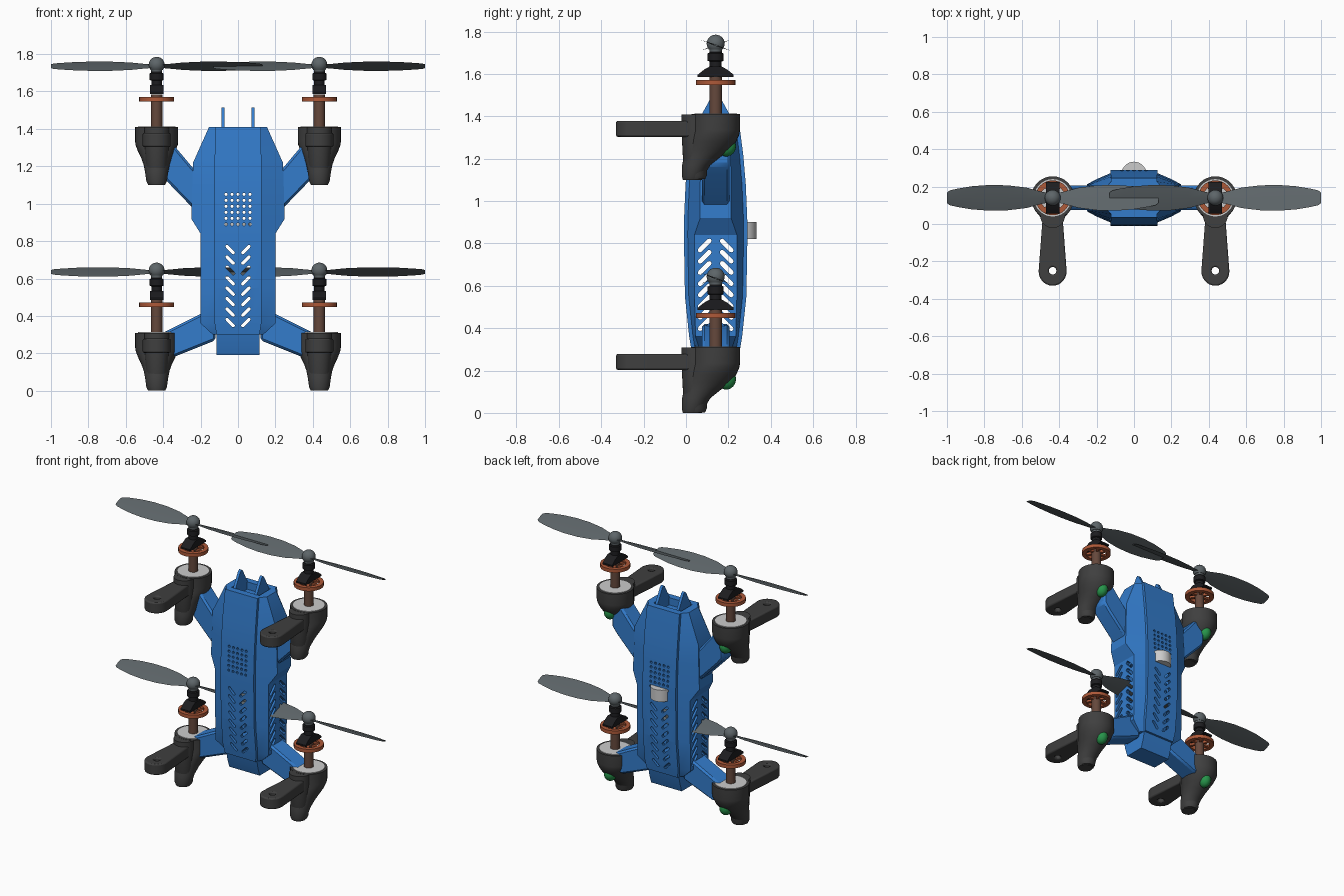
import bpy, bmesh
from math import sin, cos, pi, radians
from mathutils import Vector

if "Cube" in bpy.data.objects:
    bpy.data.objects.remove(bpy.data.objects["Cube"])

YC = 0.14  # depth centre of the body and rotors


def mat(name, c):
    m = bpy.data.materials.new(name)
    m.diffuse_color = (*c, 1)
    m.use_nodes = True
    m.node_tree.nodes["Principled BSDF"].inputs["Base Color"].default_value = m.diffuse_color
    return m


BLUE = mat("blue_shell", (0.033, 0.2, 0.6))
DARK = mat("dark_plastic", (0.05, 0.05, 0.05))
BLACK = mat("black", (0.012, 0.012, 0.014))
COPPER = mat("copper", (0.42, 0.1, 0.04))
BROWN = mat("brown_metal", (0.13, 0.065, 0.045))
STEEL = mat("blade_grey", (0.11, 0.13, 0.14))
GREEN = mat("green_lens", (0.02, 0.3, 0.07))


def add_rings(bm, rings):
    vs = [[bm.verts.new(p) for p in r] for r in rings]
    n = len(rings[0])
    for a, b in zip(vs, vs[1:]):
        for i in range(n):
            bm.faces.new((a[i], a[(i + 1) % n], b[(i + 1) % n], b[i]))
    bm.faces.new(vs[0][::-1])
    bm.faces.new(vs[-1])


def finish(bm, name, m=None):
    bmesh.ops.recalc_face_normals(bm, faces=bm.faces)
    me = bpy.data.meshes.new(name)
    bm.to_mesh(me)
    bm.free()
    if m:
        me.materials.append(m)
    ob = bpy.data.objects.new(name, me)
    bpy.context.collection.objects.link(ob)
    return ob


def loft(name, rings, m=None):
    bm = bmesh.new()
    add_rings(bm, rings)
    return finish(bm, name, m)


def lathe(name, prof, c, m=None, n=28):
    return loft(name, [[(c[0] + r * cos(2 * pi * i / n), c[1] + r * sin(2 * pi * i / n), c[2] + z)
                        for i in range(n)] for r, z in prof], m)


def prism_rings(pts, axis, lo, hi):
    def place(a, b, t):
        return {"x": (t, a, b), "y": (a, t, b), "z": (a, b, t)}[axis]
    return [[place(a, b, t) for a, b in pts] for t in (lo, hi)]


def prism(name, pts, axis, lo, hi, m=None):
    return loft(name, prism_rings(pts, axis, lo, hi), m)


def rect(x0, x1, y0, y1):
    return [(x0, y0), (x1, y0), (x1, y1), (x0, y1)]


def capsule(cx, cy, length, width, ang, n=4):
    r, out = width / 2, []
    for side in (1, -1):
        for i in range(n + 1):
            t = -pi / 2 + pi * i / n
            x, y = side * (length / 2 - r + r * cos(t)), side * r * sin(t)
            out.append((cx + x * cos(ang) - y * sin(ang), cy + x * sin(ang) + y * cos(ang)))
    return out


def cut(ob, cutter):
    cutter.hide_render = True
    md = ob.modifiers.new("cut", "BOOLEAN")
    md.operation, md.solver, md.object = "DIFFERENCE", "EXACT", cutter
    bpy.context.view_layer.objects.active = ob
    bpy.ops.object.modifier_apply(modifier=md.name)
    bpy.data.objects.remove(cutter)


# Body shell: stations of z, panel half width, side half width, half depth, side half depth
def section(z, f, w, d, s, step=0.018):
    q = [(f, -d), (f, -d + step), (w, -s), (w, s), (f, d - step), (f, d)]
    q += [(-x, y) for x, y in q[::-1]]
    return [(x, YC + y, z) for x, y in q]


stations = [(0.30, 0.115, 0.135, 0.115, 0.075), (0.36, 0.125, 0.20, 0.125, 0.095),
            (0.55, 0.125, 0.20, 0.145, 0.10), (0.84, 0.125, 0.20, 0.15, 0.10),
            (0.92, 0.125, 0.25, 0.149, 0.073), (1.08, 0.125, 0.245, 0.142, 0.073),
            (1.22, 0.125, 0.24, 0.13, 0.07), (1.41, 0.122, 0.155, 0.105, 0.05)]
body = loft("body_shell", [section(*s) for s in stations], BLUE)
inner = [(z, f - 0.015, w - 0.025, d - 0.022, s - 0.01) for z, f, w, d, s in stations[1:-1]]
cut(body, loft("hollow", [section(*s) for s in inner]))
cut(body, prism("top_recess", rect(-0.105, 0.105, YC - 0.06, YC + 0.06), "z", 1.36, 1.5))

# Vent holes through front and back, then through both sides
bm = bmesh.new()
for k in range(8):
    for s in (1, -1):
        add_rings(bm, prism_rings(capsule(s * 0.042, 0.755 - k * 0.0557, 0.065, 0.017, s * pi / 4), "y", -0.2, 0.5))
for i in range(5):
    for j in range(6):
        add_rings(bm, prism_rings(capsule((i - 2) * 0.032, 0.89 + j * 0.032, 0.0171, 0.017, 0), "y", -0.2, 0.5))
cut(body, finish(bm, "front_vents"))
bm = bmesh.new()
for k in range(8):
    for s in (1, -1):
        add_rings(bm, prism_rings(capsule(YC + s * 0.052, 0.79 - k * 0.053, 0.083, 0.022, -s * pi / 4), "x", -0.5, 0.5))
cut(body, finish(bm, "side_vents"))

# Bottom block, top fins and rear camera
loft("bottom_block", [[(x, YC + y, z) for x, y in rect(-0.115, 0.115, -d, d)]
                      for z, d in ((0.19, 0.07), (0.25, 0.09), (0.32, 0.105))], BLUE)
for s in (1, -1):
    prism("top_fin", [(0.05, 1.35), (0.075, 1.41), (0.127, 1.505), (0.14, 1.515),
                      (0.153, 1.505), (0.205, 1.41), (0.23, 1.35)], "x", s * 0.08 - 0.009, s * 0.08 + 0.009, BLUE)
lathe("rear_camera", [(0.068, -0.04), (0.068, 0.04)], (0, 0.265, 0.86))

# Arms
upper = [(0.2, 1.15), (0.24, 1.19), (0.345, 1.315), (0.42, 1.33), (0.42, 1.17), (0.385, 1.125), (0.235, 0.97), (0.2, 0.97)]
lower = [(0.12, 0.42), (0.19, 0.415), (0.40, 0.31), (0.42, 0.22), (0.345, 0.18), (0.12, 0.27)]
for s in (1, -1):
    for nm, pts in (("upper_arm", upper), ("lower_arm", lower)):
        arm = prism(nm, [(s * x, z) for x, z in pts], "y", YC - 0.065, YC + 0.065, BLUE)
        bv = arm.modifiers.new("bevel", "BEVEL")
        bv.width, bv.segments = 0.012, 1


def blade_rings(cx, z, s):
    rings = []
    for r, h in ((0.0, 0.022), (0.06, 0.035), (0.14, 0.058), (0.24, 0.071), (0.34, 0.073),
                 (0.43, 0.066), (0.51, 0.052), (0.55, 0.042), (0.565, 0.03)):
        ring = []
        for u, t in ((-h, 0), (0, -0.004), (h, 0), (0, 0.004)):
            a = radians(20)
            ring.append((cx + s * r, YC + u * cos(a), z - s * u * sin(a) + t))
        rings.append(ring)
    return rings


# Four motor pods with rotors
for sx in (1, -1):
    for dz in (0, 1.1):
        x = sx * 0.435
        c = (x, YC, dz)
        # pod bowl sweeping forward into its foot
        rings = []
        for z, hw, y0, y1 in ((0.0, 0.045, -0.015, 0.075), (0.02, 0.055, -0.02, 0.085), (0.07, 0.062, -0.018, 0.115),
                              (0.11, 0.07, -0.01, 0.165), (0.145, 0.083, 0.0, 0.21), (0.18, 0.1, 0.01, 0.237),
                              (0.215, 0.113, 0.02, 0.252), (0.235, 0.115, 0.025, 0.255), (0.31, 0.115, 0.025, 0.255)):
            rings.append([(x + hw * cos(2 * pi * i / 32), (y0 + y1) / 2 + (y1 - y0) / 2 * sin(2 * pi * i / 32), z + dz)
                          for i in range(32)])
        loft("motor_pod", rings, DARK)
        lathe("pod_column", [(0.046, 0.003), (0.054, 0.02), (0.066, 0.24), (0.066, 0.309)], (x, 0.044, dz), DARK)
        lathe("pod_cap", [(0.1, 0.3), (0.1, 0.314)], c)
        # landing leg with a hole near its tip
        pts = [(x - 0.05, 0.08), (x + 0.05, 0.08)][::-1]
        pts += [(x - 0.075 * cos(pi * i / 14), -0.253 - 0.077 * sin(pi * i / 14)) for i in range(15)]
        leg = prism("landing_leg", pts, "z", dz + 0.203, dz + 0.278, DARK)
        cut(leg, lathe("leg_hole", [(0.02, 0.1), (0.02, 0.4)], (x, -0.25, dz)))
        bv = leg.modifiers.new("bevel", "BEVEL")
        bv.width, bv.segments = 0.008, 2
        # lens on the rear slope
        bm = bmesh.new()
        bmesh.ops.create_uvsphere(bm, u_segments=20, v_segments=12, radius=1)
        for v in bm.verts:
            v.co = Vector((x + v.co.x * 0.04, 0.19 + v.co.y * 0.046, dz + 0.16 + v.co.z * 0.05))
        finish(bm, "lens", GREEN)
        # shaft, spoked ring, lever, collars and head
        lathe("rotor_shaft", [(0.03, 0.3), (0.03, 0.485)], c, BROWN)
        bm = bmesh.new()
        n = 32
        sect = [(0.093, 0.447), (0.093, 0.471), (0.066, 0.471), (0.066, 0.447)]
        vs = [[bm.verts.new((x + r * cos(2 * pi * i / n), YC + r * sin(2 * pi * i / n), z + dz)) for r, z in sect]
              for i in range(n)]
        for i in range(n):
            for j in range(4):
                a, b = vs[i], vs[(i + 1) % n]
                bm.faces.new((a[j], b[j], b[(j + 1) % 4], a[(j + 1) % 4]))
        for i in range(3):
            add_rings(bm, prism_rings(capsule(x, YC, 0.15, 0.018, pi * i / 3), "z", dz + 0.451, dz + 0.467))
        finish(bm, "spoked_ring", COPPER)
        prism("rotor_lever", [(YC + y, z + dz) for y, z in ((-0.085, 0.486), (0.085, 0.486), (0.085, 0.496), (0.055, 0.52),
              (0.03, 0.534), (-0.03, 0.534), (-0.055, 0.52), (-0.085, 0.496))], "x", x - 0.036, x + 0.036, BLACK)
        lathe("rotor_collar", [(0.028, 0.52), (0.028, 0.558), (0.038, 0.562), (0.038, 0.596), (0.03, 0.6), (0.026, 0.62)],
              c, BLACK)
        lathe("rotor_head", [(0.028, 0.6), (0.03, 0.615)] + [(0.042 * cos(t) + 0.0005, 0.643 + 0.042 * sin(t))
              for t in (radians(a) for a in range(-40, 91, 13))], c, STEEL)
        for s in (1, -1):
            loft("rotor_blade", blade_rings(x, dz + 0.635, s), STEEL)

# Smooth round parts while keeping hard edges
bpy.ops.object.select_all(action="SELECT")
bpy.ops.object.shade_smooth_by_angle(angle=radians(28))
